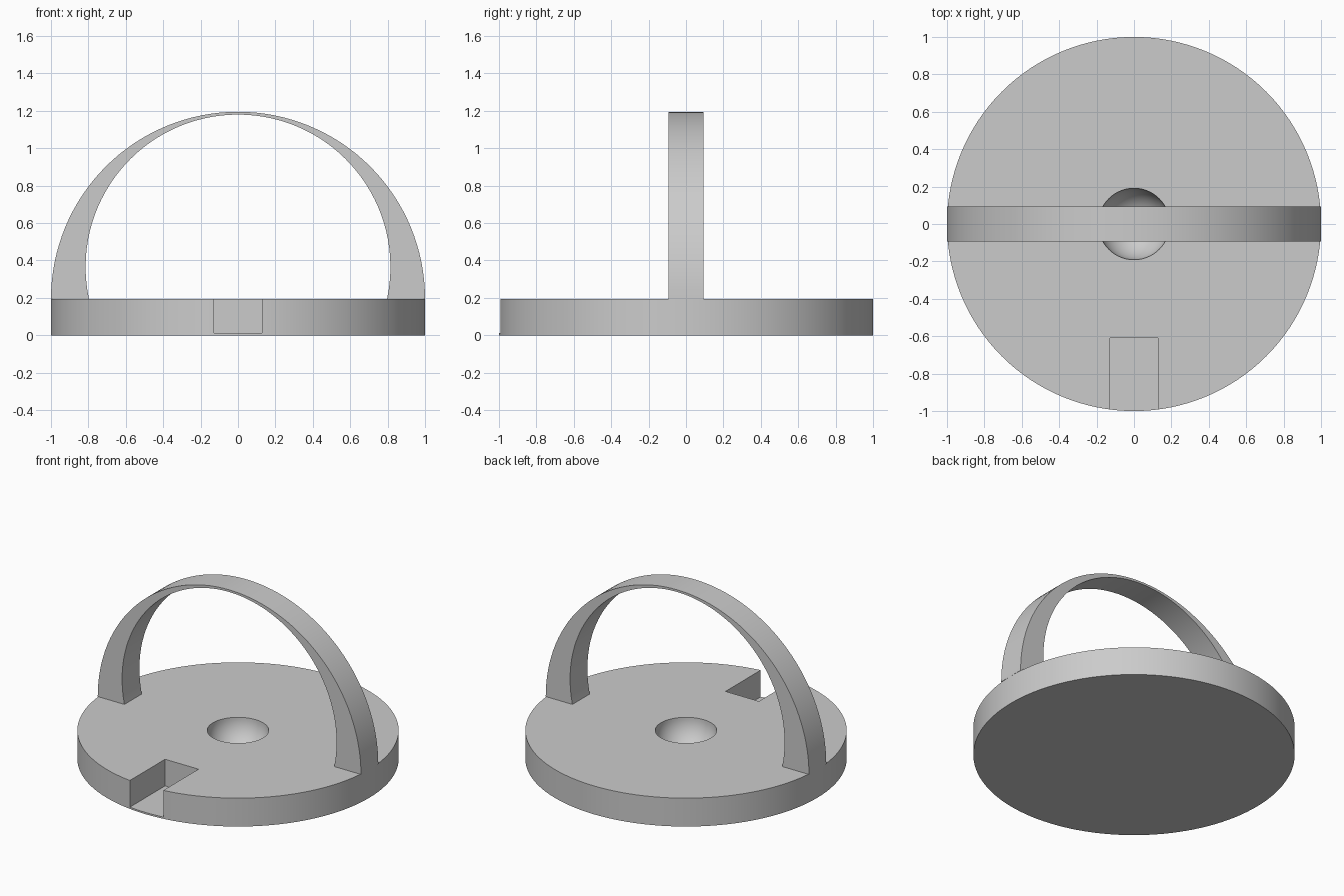
import bpy, bmesh, math
from mathutils import Vector, Matrix

cube = bpy.data.objects.get("Cube")
if cube:
    bpy.data.objects.remove(cube, do_unlink=True)

BASE_H = 0.195      # thickness of the disc
BOWL_R = 0.191      # radius of the hemispherical dimple
ARCH_W = 0.094      # half width of the arch
SEGMENTS = 128

grey = bpy.data.materials.new("plain grey")
grey.use_nodes = True
colour = (0.6, 0.6, 0.6, 1.0)
grey.diffuse_color = colour
grey.node_tree.nodes["Principled BSDF"].inputs["Base Color"].default_value = colour


def make_object(name, bm):
    bmesh.ops.recalc_face_normals(bm, faces=bm.faces)
    mesh = bpy.data.meshes.new(name)
    bm.to_mesh(mesh)
    bm.free()
    mesh.materials.append(grey)
    obj = bpy.data.objects.new(name, mesh)
    bpy.context.collection.objects.link(obj)
    return obj


def activate(obj):
    bpy.ops.object.select_all(action='DESELECT')
    obj.select_set(True)
    bpy.context.view_layer.objects.active = obj


# Round base with a central dimple, turned from a half profile
bm = bmesh.new()
profile = [(0, 0), (1, 0), (1, BASE_H)]
for i in range(17):
    a = math.pi / 2 * i / 16
    profile.append((BOWL_R * math.cos(a), BASE_H - BOWL_R * math.sin(a)))
profile[-1] = (0, BASE_H - BOWL_R)
verts = [bm.verts.new((r, 0, z)) for r, z in profile]
edges = [bm.edges.new(pair) for pair in zip(verts, verts[1:])]
bmesh.ops.spin(bm, geom=verts + edges, cent=(0, 0, 0), axis=(0, 0, 1),
               angle=2 * math.pi, steps=SEGMENTS, use_duplicate=False)
bmesh.ops.remove_doubles(bm, verts=bm.verts, dist=1e-5)
base = make_object("round_base", bm)

# Rectangular notch cut into the front rim
bm = bmesh.new()
bmesh.ops.create_cube(bm, size=1, matrix=Matrix.Translation((0, -0.91, 0.212))
                      @ Matrix.Diagonal((0.254, 0.6, 0.4, 1)))
cutter = make_object("notch_cutter", bm)
cutter.hide_render = True
cut = base.modifiers.new("notch", 'BOOLEAN')
cut.operation = 'DIFFERENCE'
cut.solver = 'EXACT'
cut.object = cutter
activate(base)
bpy.ops.object.modifier_apply(modifier=cut.name)
bpy.data.objects.remove(cutter, do_unlink=True)

# Crescent arch: outer half circle and a smaller, higher inner circle
INNER_R, INNER_Z = 0.815, 0.365
start = math.asin((BASE_H - INNER_Z) / INNER_R)
bm = bmesh.new()
rows = []
steps = SEGMENTS // 2
for i in range(steps + 1):
    t = i / steps
    a = math.pi * t
    b = start + (math.pi - 2 * start) * t
    rows.append([bm.verts.new((math.cos(a), -ARCH_W, BASE_H + math.sin(a))),
                 bm.verts.new((INNER_R * math.cos(b), -ARCH_W,
                               INNER_Z + INNER_R * math.sin(b)))])
for (o1, i1), (o2, i2) in zip(rows, rows[1:]):
    bm.faces.new((o1, o2, i2, i1))
side = bmesh.ops.extrude_face_region(bm, geom=bm.faces[:], use_keep_orig=True)
bmesh.ops.translate(bm, vec=Vector((0, 2 * ARCH_W, 0)),
                    verts=[g for g in side["geom"] if isinstance(g, bmesh.types.BMVert)])
arch = make_object("arch_handle", bm)

# Smooth curved walls, sharp rims
for obj in (base, arch):
    activate(obj)
    bpy.ops.object.shade_smooth_by_angle(angle=math.radians(30))
